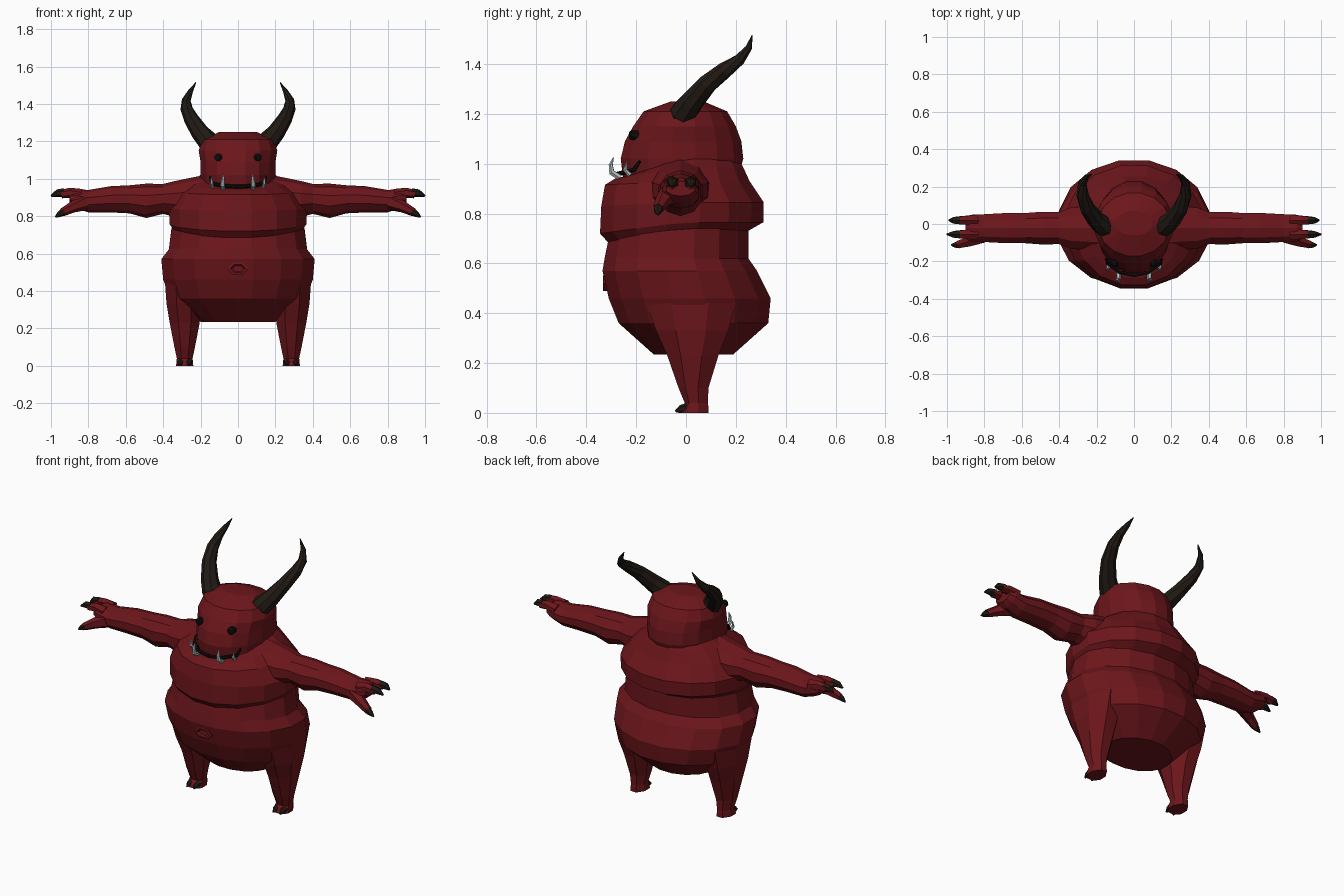
import bpy, bmesh
from math import sin, cos, pi
from mathutils import Vector


def material(name, rgb):
    m = bpy.data.materials.new(name)
    m.diffuse_color = (*rgb, 1)
    return m


RED = material("red skin", (0.15, 0.008, 0.011))
DARK = material("dark horn", (0.015, 0.010, 0.007))
BLACK = material("black", (0.004, 0.004, 0.004))
BONE = material("bone", (0.45, 0.50, 0.50))


def loft(name, rings, mat, mirror=False):
    """Skin a list of equal rings and cap both ends."""
    bm = bmesh.new()
    vs = [[bm.verts.new(p) for p in r] for r in rings]
    n = len(vs[0])
    for a, b in zip(vs, vs[1:]):
        for i in range(n):
            j = (i + 1) % n
            bm.faces.new((a[i], a[j], b[j], b[i]))
    bm.faces.new(vs[0][::-1])
    bm.faces.new(vs[-1])
    bmesh.ops.recalc_face_normals(bm, faces=bm.faces)
    me = bpy.data.meshes.new(name)
    bm.to_mesh(me)
    bm.free()
    me.materials.append(mat)
    ob = bpy.data.objects.new(name, me)
    bpy.context.collection.objects.link(ob)
    if mirror:
        ob.modifiers.new("mirror", 'MIRROR')
    return ob


def level_ring(z, zf, rx, yf, yb, cx=0, n=16):
    """Horizontal egg-shaped ring; its front edge sits at height zf."""
    mid = (yf + yb) * 0.5 * 0.6
    pts = []
    for i in range(n):
        a = 2 * pi * (i + 0.5) / n
        s = sin(a) / cos(pi / n) if n > 8 else sin(a) / sin(pi / 2 - pi / n)
        y = mid + ((yb - mid) if s > 0 else (mid - yf)) * s
        pts.append((cx + rx * cos(a) / cos(pi / n), y, z + (zf - z) * max(0, -s)))
    return pts


def tube(name, path, mat, n=8, mirror=True):
    """Tapering tube along (x, y, z, radius) points."""
    pts = [Vector(p[:3]) for p in path]
    rings = []
    for i, p in enumerate(pts):
        d = (pts[min(i + 1, len(pts) - 1)] - pts[max(i - 1, 0)]).normalized()
        u = d.cross(Vector((0.1, 1, 0.05))).normalized()
        v = d.cross(u)
        rings.append([p + path[i][3] * (u * cos(2 * pi * k / n) + v * sin(2 * pi * k / n))
                      for k in range(n)])
    return loft(name, rings, mat, mirror)


# belly and hips
loft("belly", [level_ring(*r) for r in (
    (0.235, 0.235, 0.20, -0.13, 0.19), (0.36, 0.36, 0.36, -0.27, 0.33),
    (0.46, 0.46, 0.40, -0.31, 0.34), (0.57, 0.57, 0.41, -0.335, 0.285),
    (0.62, 0.63, 0.37, -0.325, 0.25), (0.74, 0.70, 0.355, -0.31, 0.25))], RED)

# chest fold overhanging the belly, with shoulders
loft("chest", [level_ring(*r) for r in (
    (0.725, 0.67, 0.335, -0.30, 0.24), (0.765, 0.72, 0.365, -0.345, 0.31),
    (0.845, 0.83, 0.37, -0.34, 0.312), (0.93, 0.915, 0.315, -0.325, 0.255),
    (0.985, 0.94, 0.25, -0.285, 0.23), (1.02, 0.95, 0.20, -0.24, 0.21))], RED)

# head
loft("head", [level_ring(*r) for r in (
    (0.92, 0.92, 0.19, -0.25, 0.20), (1.02, 1.02, 0.20, -0.262, 0.23),
    (1.09, 1.09, 0.20, -0.245, 0.222), (1.15, 1.15, 0.21, -0.212, 0.20),
    (1.21, 1.21, 0.19, -0.17, 0.165), (1.25, 1.25, 0.10, -0.06, 0.07))], RED)

# legs
loft("leg", [level_ring(z, z, rx, yf, yb, cx, 8) for z, cx, rx, yf, yb in (
    (0.44, 0.29, 0.10, -0.16, 0.20), (0.33, 0.29, 0.092, -0.12, 0.17),
    (0.23, 0.285, 0.080, -0.075, 0.13), (0.10, 0.285, 0.055, -0.03, 0.09),
    (0.04, 0.285, 0.042, -0.005, 0.088), (0.025, 0.285, 0.044, -0.02, 0.09),
    (0.0, 0.285, 0.046, -0.03, 0.09))], RED, True)
for i, x in enumerate((0.262, 0.308)):
    tube(f"toe_claw_{i + 1}", [(x, 0.01, 0.022, 0.02), (x, -0.02, 0.016, 0.016),
                               (x, -0.042, 0.006, 0.005)], DARK, 6)

# arms
arm = ((0.18, 0.90, 0.13, 0.12), (0.34, 0.892, 0.115, 0.095), (0.40, 0.892, 0.09, 0.08),
       (0.49, 0.882, 0.092, 0.092), (0.58, 0.890, 0.085, 0.075), (0.68, 0.890, 0.085, 0.070),
       (0.80, 0.880, 0.078, 0.060), (0.87, 0.895, 0.075, 0.050), (0.90, 0.90, 0.06, 0.03))
loft("arm", [[(x, -0.022 + ry * cos(pi * (k + .5) / 5), z + rz * sin(pi * (k + .5) / 5))
              for k in range(10)] for x, z, ry, rz in arm], RED, True)

# fingers, thumb and claws
for i, (y, tip) in enumerate(((0.02, 0.99), (-0.055, 1.0))):
    tube(f"finger_{i + 1}", [(0.84, y, 0.91, 0.036), (0.90, y, 0.925, 0.027),
                             (0.945, y, 0.918, 0.023)], RED, 6)
    tube(f"finger_claw_{i + 1}", [(0.93, y, 0.925, 0.024), (0.965, y, 0.923, 0.020),
                                  (tip, y, 0.908, 0.005)], DARK, 6)
tube("thumb", [(0.82, -0.065, 0.875, 0.045), (0.885, -0.095, 0.848, 0.03),
               (0.94, -0.11, 0.82, 0.022)], RED, 6)
tube("thumb_claw", [(0.93, -0.11, 0.825, 0.022), (0.955, -0.112, 0.81, 0.016),
                    (0.977, -0.112, 0.795, 0.004)], DARK, 6)

# horns
tube("horn", [(0.13, -0.025, 1.175, 0.055), (0.165, -0.01, 1.205, 0.055),
              (0.205, 0.025, 1.25, 0.048), (0.25, 0.085, 1.32, 0.040),
              (0.275, 0.155, 1.375, 0.033), (0.277, 0.215, 1.418, 0.024),
              (0.255, 0.252, 1.465, 0.014), (0.225, 0.265, 1.515, 0.002)], DARK)

# eyes
tube("eye", [(0.103, -0.19, 1.113, 0.021), (0.106, -0.222, 1.115, 0.021),
             (0.107, -0.228, 1.115, 0.012)], BLACK)

# mouth line following the front of the head
tube("mouth", [(0.15, -0.185, 1.01, 0.006), (0.14, -0.21, 0.975, 0.010),
               (0.075, -0.26, 0.962, 0.010), (0.0, -0.275, 0.958, 0.010)], BLACK, 6)

# tusks and small corner teeth
tube("tusk", [(0.082, -0.265, 0.945, 0.013), (0.082, -0.298, 0.965, 0.013),
              (0.080, -0.302, 0.995, 0.009), (0.078, -0.291, 1.025, 0.002)], BONE, 6)
tube("tooth", [(0.138, -0.225, 0.955, 0.010), (0.140, -0.245, 0.975, 0.009),
               (0.142, -0.238, 1.01, 0.002)], BONE, 6)

# navel
navel = [[(r * 0.058 * cos(k * pi / 3), y, 0.52 + r * 0.036 * sin(k * pi / 3))
          for k in range(6)] for y, r in ((-0.30, 1), (-0.332, 1), (-0.334, 0.7), (-0.325, 0.5))]
loft("navel", navel, RED)
